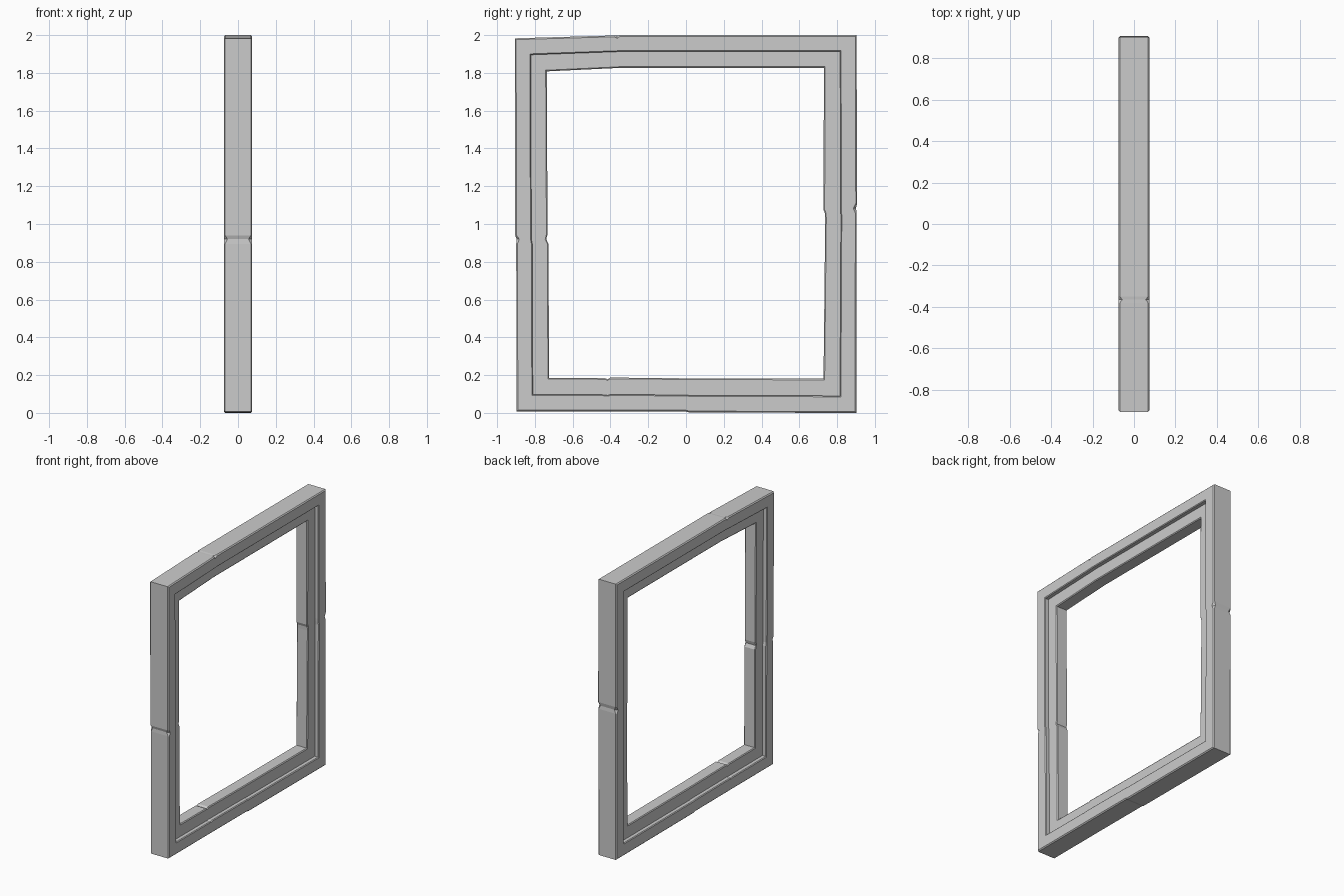
import bpy, bmesh
from mathutils import Vector

# Stations round the frame: outer (y, z), inner (y, z), chip size on the outer arris
stations = [
    ((-0.897, 0.008), (-0.725, 0.186), 0),      # bottom left corner
    ((-0.430, 0.008), (-0.430, 0.184), 0),
    ((-0.415, 0.008), (-0.415, 0.178), 0),      # small nick in the sill
    ((-0.400, 0.008), (-0.400, 0.187), 0),
    ((0.000, 0.007), (0.000, 0.183), 0),
    ((0.020, 0.002), (0.020, 0.183), 0),
    ((0.902, 0.000), (0.728, 0.181), 0),        # bottom right corner
    ((0.903, 1.060), (0.737, 1.030), 0),
    ((0.900, 1.085), (0.736, 1.055), 1),        # right jamb nick
    ((0.906, 1.110), (0.728, 1.075), 0),
    ((0.903, 2.000), (0.730, 1.827), 0),        # top right corner
    ((-0.350, 2.000), (-0.350, 1.827), 0),
    ((-0.365, 1.998), (-0.365, 1.826), 1),      # top beam kink
    ((-0.380, 1.998), (-0.380, 1.825), 0),
    ((-0.906, 1.983), (-0.737, 1.808), 0),      # top left corner
    ((-0.904, 0.940), (-0.733, 0.945), 0),
    ((-0.897, 0.920), (-0.740, 0.920), 1),      # left jamb nick
    ((-0.899, 0.895), (-0.728, 0.895), 0),
]


def section(chip):
    """Stepped, chamfered half profile: (0 outer .. 1 inner, x)."""
    half = [(0, 0.068 - 0.012 * chip), (0.04 + 0.05 * chip, 0.075),
            (0.47, 0.075), (0.50, 0.070), (0.50, 0.045),
            (0.965, 0.045), (1, 0.040)]
    return half + [(u, -x) for u, x in reversed(half)]


# Swept window frame
bm = bmesh.new()
rings = []
for outer, inner, chip in stations:
    o, i = Vector(outer), Vector(inner)
    ring = []
    for u, x in section(chip):
        p = o.lerp(i, u)
        ring.append(bm.verts.new((x, p.x, p.y)))
    rings.append(ring)
for k, a in enumerate(rings):
    b = rings[(k + 1) % len(rings)]
    n = len(a)
    for j in range(n):
        bm.faces.new((a[j], a[(j + 1) % n], b[(j + 1) % n], b[j]))
bmesh.ops.recalc_face_normals(bm, faces=bm.faces)
mesh = bpy.data.meshes.new("window_frame")
bm.to_mesh(mesh)
bm.free()
frame = bpy.data.objects.new("window_frame", mesh)
bpy.context.collection.objects.link(frame)
